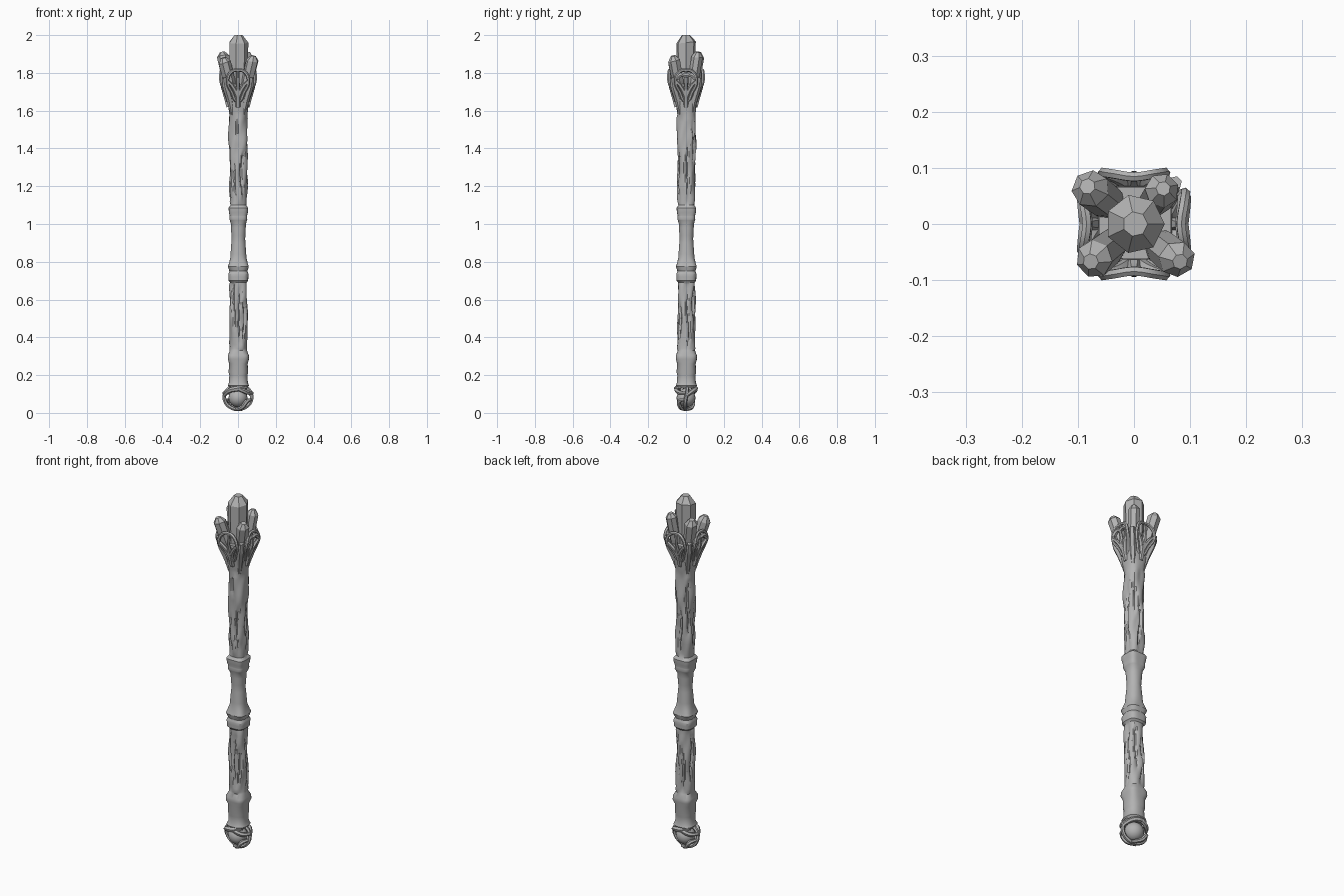
import bpy, bmesh, math
from mathutils import Vector, Matrix

cube = bpy.data.objects.get("Cube")
if cube:
    bpy.data.objects.remove(cube)

grey = bpy.data.materials.new("stone_grey")
grey.use_nodes = True
grey.diffuse_color = (0.45, 0.45, 0.45, 1)
grey.node_tree.nodes["Principled BSDF"].inputs["Base Color"].default_value = (0.45, 0.45, 0.45, 1)


def activate(ob):
    bpy.ops.object.select_all(action='DESELECT')
    ob.select_set(True)
    bpy.context.view_layer.objects.active = ob


def finish(name, data, angle=None):
    ob = bpy.data.objects.new(name, data)
    bpy.context.collection.objects.link(ob)
    data.materials.append(grey)
    activate(ob)
    if isinstance(data, bpy.types.Curve):
        bpy.ops.object.convert(target='MESH')
        ob = bpy.context.object
    if angle:
        bpy.ops.object.shade_smooth_by_angle(angle=math.radians(angle))
    return ob


def loft(name, rings, angle=None):
    """Skin a stack of equal-length rings and cap both ends."""
    bm = bmesh.new()
    vs = [[bm.verts.new(p) for p in ring] for ring in rings]
    n = len(vs[0])
    for a, b in zip(vs, vs[1:]):
        for i in range(n):
            j = (i + 1) % n
            bm.faces.new((a[i], a[j], b[j], b[i]))
    bm.faces.new(vs[0][::-1])
    bm.faces.new(vs[-1])
    bmesh.ops.recalc_face_normals(bm, faces=bm.faces)
    me = bpy.data.meshes.new(name)
    bm.to_mesh(me)
    bm.free()
    return finish(name, me, angle)


def strand(name, pts, depth, radii=None, cyclic=False):
    """Smooth rounded strip that follows a few points."""
    cu = bpy.data.curves.new(name, 'CURVE')
    cu.dimensions = '3D'
    cu.bevel_depth, cu.bevel_resolution, cu.use_fill_caps = depth, 1, True
    sp = cu.splines.new('BEZIER')
    sp.bezier_points.add(len(pts) - 1)
    sp.resolution_u, sp.use_cyclic_u = 4, cyclic
    for i, (bp, p) in enumerate(zip(sp.bezier_points, pts)):
        bp.co = p
        bp.handle_left_type = bp.handle_right_type = 'AUTO'
        bp.radius = radii[i] if radii else 1
    return finish(name, cu, 50)


# Shaft: height, radius, squareness
profile = [(0.13, .045, .1), (0.145, .056, .2), (0.16, .05, .1), (0.20, .048, .1),
           (0.215, .052, .1), (0.26, .049, .2), (0.285, .056, .5), (0.305, .055, .5),
           (0.33, .046, .1), (0.50, .047, .1), (0.69, .044, .1), (0.70, .052, .3),
           (0.735, .053, .4), (0.75, .048, .2), (0.775, .055, .5), (0.79, .05, .4),
           (0.82, .043, .1), (0.92, .036, 0), (1.00, .040, .1), (1.025, .047, .5),
           (1.045, .046, .5), (1.06, .050, .6), (1.085, .052, .6), (1.10, .042, .2),
           (1.20, .049, .1), (1.27, .045, .1), (1.36, .047, .1), (1.44, .050, .1),
           (1.58, .048, .1), (1.62, .053, .2), (1.67, .058, .5), (1.71, .066, .7), (1.74, .064, .8)]
# Carved grooves: bottom, top, direction in degrees
grooves = [(0.34, 0.68, 275), (0.36, 0.60, 310), (0.44, 0.69, 235), (0.33, 0.66, 10),
           (0.42, 0.68, 60), (0.35, 0.62, 110), (0.38, 0.68, 170),
           (1.44, 1.56, 270), (1.12, 1.40, 295), (1.13, 1.34, 245), (1.12, 1.45, 5),
           (1.30, 1.56, 50), (1.12, 1.40, 90), (1.22, 1.55, 140), (1.12, 1.42, 195)]


def sample(z):
    for a, b in zip(profile, profile[1:]):
        if z <= b[0]:
            t = (z - a[0]) / (b[0] - a[0])
            return [u + (v - u) * t for u, v in zip(a, b)]
    return profile[-1]


def shaft_ring(z, n=40):
    _, r, sq = sample(z)
    carved = 0.33 < z < 0.69 or 1.11 < z < 1.58
    ring = []
    for i in range(n):
        t = math.tau * i / n
        e = 2 + 4 * sq
        rad = r * (abs(math.cos(t)) ** e + abs(math.sin(t)) ** e) ** (-1 / e)
        if carved:
            rad += 0.003 * math.sin(3 * t + 16 * z) + 0.002 * math.sin(5 * t - 31 * z)
            for z0, z1, deg in grooves:
                if z0 < z < z1:
                    c = math.radians(deg) + 0.16 * math.sin(24 * z + deg)
                    d = math.remainder(t - c, math.tau)
                    k = math.sin(math.pi * (z - z0) / (z1 - z0)) ** 0.5
                    rad -= 0.013 * k * math.exp(-(d / 0.11) ** 2)
        ring.append((rad * math.cos(t) + 0.002, rad * math.sin(t) + 0.002, z))
    return ring


heights = {round(p[0], 3) for p in profile} | {round(0.34 + 0.02 * i, 3) for i in range(64)}
loft("carved_shaft", [shaft_ring(z) for z in sorted(heights)], 32)


# Crystals: hexagonal prisms with slanted points
def crystal(name, base, tip, r, turn=0.0):
    base, tip = Vector(base), Vector(tip)
    axis = tip - base
    length = axis.length
    m = Matrix.Translation(base) @ axis.to_track_quat('Z', 'Y').to_matrix().to_4x4()
    rings = []
    for h, s in ((0, .75), (length * .35, .95), (length - r * .75, 1), (length, .42)):
        ring = []
        for i in range(7):
            a = math.tau * i / 7 + turn
            lift = 0.12 * r * math.cos(a) if s == 1 else 0
            ring.append(m @ Vector((r * s * math.cos(a), r * s * math.sin(a), h + lift)))
        rings.append(ring)
    loft(name, rings)


crystal("main_crystal", (0, 0, 1.66), (0.002, 0, 2.0), .053, .22)
crystal("front_left_crystal", (.035, -.03, 1.69), (.082, -.067, 1.89), .033, .3)
crystal("front_right_crystal", (-.03, -.03, 1.69), (-.077, -.067, 1.88), .034, .8)
crystal("back_left_crystal", (.03, .03, 1.69), (.052, .063, 1.91), .031, .5)
crystal("back_right_crystal", (-.035, .03, 1.69), (-.083, .067, 1.91), .034, .1)

# Head: four pierced masks joined by corner arms
for k, side in enumerate(("front", "left", "back", "right")):
    rot = Matrix.Rotation(k * math.pi / 2, 3, 'Z')

    def place(pts):
        return [rot @ Vector((u, -out, z)) for u, out, z in pts]

    strand(side + "_mask_rim", place([(0, .054, 1.65), (.034, .068, 1.70), (.056, .09, 1.755),
           (.036, .089, 1.805), (0, .084, 1.815), (-.036, .089, 1.805), (-.056, .09, 1.755),
           (-.034, .068, 1.70)]), .009, cyclic=True)
    strand(side + "_mask_nose", place([(0, .05, 1.62), (0, .066, 1.69), (0, .086, 1.75),
           (0, .084, 1.81)]), .011, [1.2, 1.5, .8, .6])
    for s in (-1, 1):
        strand(side + "_mask_cheek", place([(0, .062, 1.67), (s * .026, .08, 1.725),
               (s * .053, .089, 1.755)]), .011, [1.2, 1, .7])
        if k % 2:
            strand(side + "_mask_brow", place([(0, .085, 1.785), (s * .025, .088, 1.79),
                   (s * .05, .09, 1.77)]), .012)
    strand(side + "_corner_arm", place([(.03, .03, 1.58), (.045, .045, 1.66),
           (.062, .062, 1.72), (.074, .074, 1.775)]), .017, [.6, 1, 1.1, .7])

# Pommel: ball held in a ring with crossing lids
bm = bmesh.new()
bmesh.ops.create_uvsphere(bm, u_segments=20, v_segments=12, radius=.05,
                          matrix=Matrix.Translation((0, 0, .08)))
ball = bpy.data.meshes.new("pommel_ball")
bm.to_mesh(ball)
bm.free()
finish("pommel_ball", ball, 60)
strand("pommel_ring", [(.073 * math.sin(a), .006 * math.sin(2 * a), .083 + .064 * math.cos(a))
       for a in (math.tau * i / 10 for i in range(10))], .010, cyclic=True)
for s, side in ((-1, "front"), (1, "back")):
    strand(side + "_upper_lid", [(s * .076, 0, .09), (s * .045, s * .037, .118),
           (0, s * .05, .128), (-s * .045, s * .03, .138)], .013, [.7, 1, 1.1, .8])
    strand(side + "_crossing_lid", [(-s * .076, 0, .105), (-s * .05, s * .035, .108),
           (-s * .01, s * .05, .125), (s * .035, s * .035, .14)], .012, [.7, 1, 1, .7])
    strand(side + "_lower_lid", [(-s * .07, 0, .07), (-s * .048, s * .036, .062),
           (-s * .022, s * .03, .03), (s * .02, s * .006, .017)], .011, [.8, 1, 1, .7])
